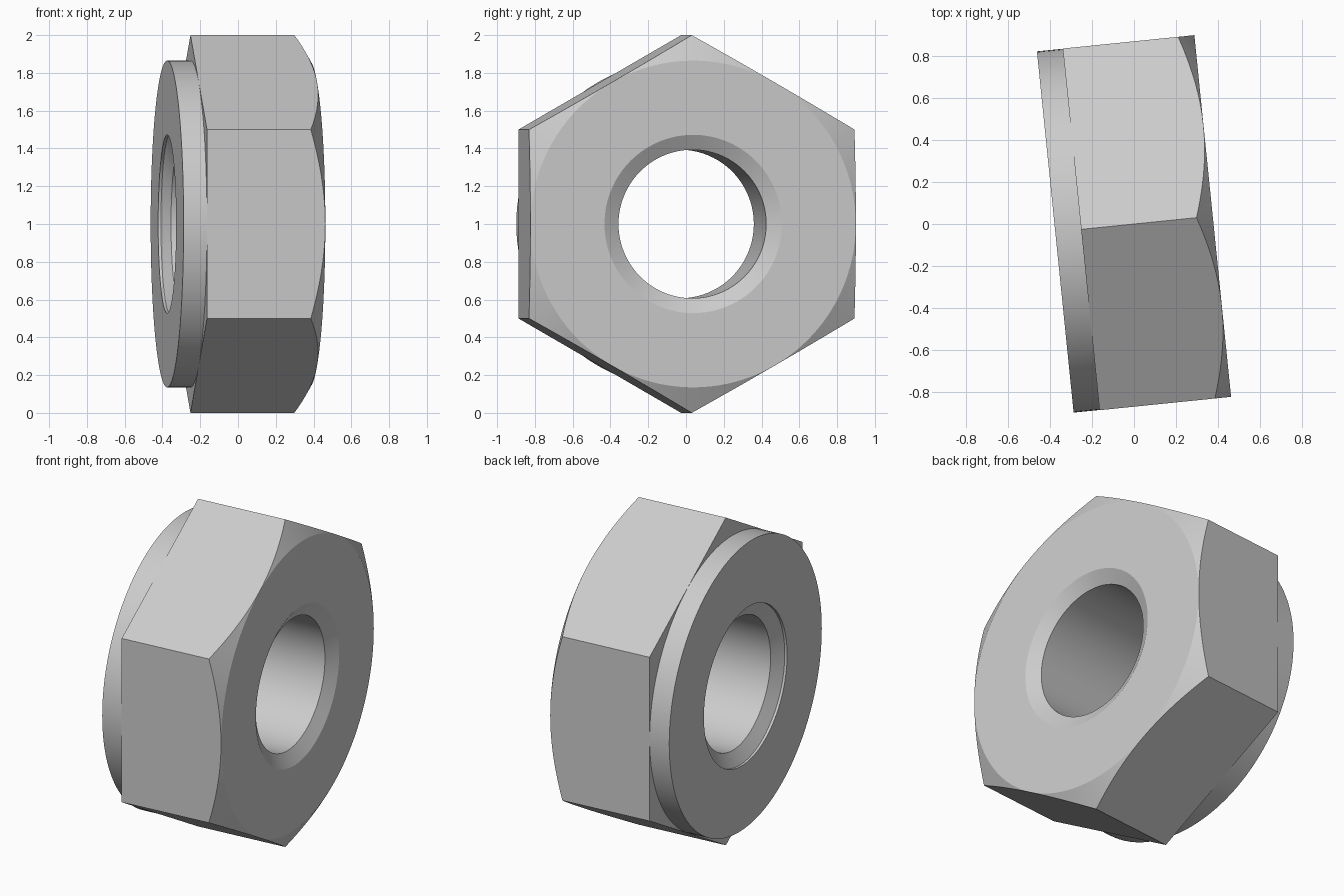
import bpy, bmesh
from math import cos, sin, pi, radians

if "Cube" in bpy.data.objects:
    bpy.data.objects.remove(bpy.data.objects["Cube"], do_unlink=True)

TILT = radians(5.8)
HALF = 0.377                    # half of the total thickness
BORE, SINK, FLAT = 0.393, 0.472, 0.866
SLOPE = 0.577                   # 30 degree chamfers

steel = bpy.data.materials.new("grey steel")
steel.use_nodes = True
steel.diffuse_color = (0.6, 0.6, 0.6, 1)
steel.node_tree.nodes["Principled BSDF"].inputs["Base Color"].default_value = (0.6, 0.6, 0.6, 1)


def bridge_rings(name, profile, sides, closed):
    """Revolve (x, radius) points about the x axis; cap the ends unless closed."""
    bm = bmesh.new()
    rings = []
    for x, r in profile:
        ring = [bm.verts.new((x, r * sin(2 * pi * i / sides), r * cos(2 * pi * i / sides)))
                for i in range(sides)]
        rings.append(ring)
    pairs = list(zip(rings, rings[1:]))
    if closed:
        pairs.append((rings[-1], rings[0]))
    else:
        bm.faces.new(rings[0])
        bm.faces.new(rings[-1])
    for a, b in pairs:
        for i in range(sides):
            j = (i + 1) % sides
            bm.faces.new((a[i], a[j], b[j], b[i]))
    bmesh.ops.recalc_face_normals(bm, faces=bm.faces)
    mesh = bpy.data.meshes.new(name)
    bm.to_mesh(mesh)
    bm.free()
    mesh.materials.append(steel)
    obj = bpy.data.objects.new(name, mesh)
    bpy.context.collection.objects.link(obj)
    return obj


# Turned blank: collar, chamfered head and countersunk bore
sink_depth = (SINK - BORE) * SLOPE
shoulder = -0.253
blank = [
    (-HALF, SINK), (-HALF, FLAT - 0.001),
    (shoulder, FLAT - 0.001), (shoulder, 1.1),
    (HALF - (1.1 - FLAT) * SLOPE, 1.1), (HALF, FLAT - 0.001),
    (HALF, SINK), (HALF - sink_depth, BORE),
    (-HALF + 0.015 + sink_depth, BORE), (-HALF + 0.015, SINK),
]
nut = bridge_rings("hex_nut", blank, 120, True)

# Hexagonal bar that trims the blank to six flats
hex_bar = bridge_rings("hex_bar", [(-1, 1), (1, 1)], 6, False)
hex_bar.hide_render = True

trim = nut.modifiers.new("hex flats", "BOOLEAN")
trim.operation = "INTERSECT"
trim.solver = "EXACT"
trim.object = hex_bar

bpy.ops.object.select_all(action="DESELECT")
nut.select_set(True)
bpy.context.view_layer.objects.active = nut
bpy.ops.object.modifier_apply(modifier=trim.name)
bpy.data.objects.remove(hex_bar, do_unlink=True)
bpy.ops.object.shade_smooth_by_angle(angle=radians(20))

# Stand it on the ground with its slight turn
nut.rotation_euler.z = TILT
nut.location.z = 1
